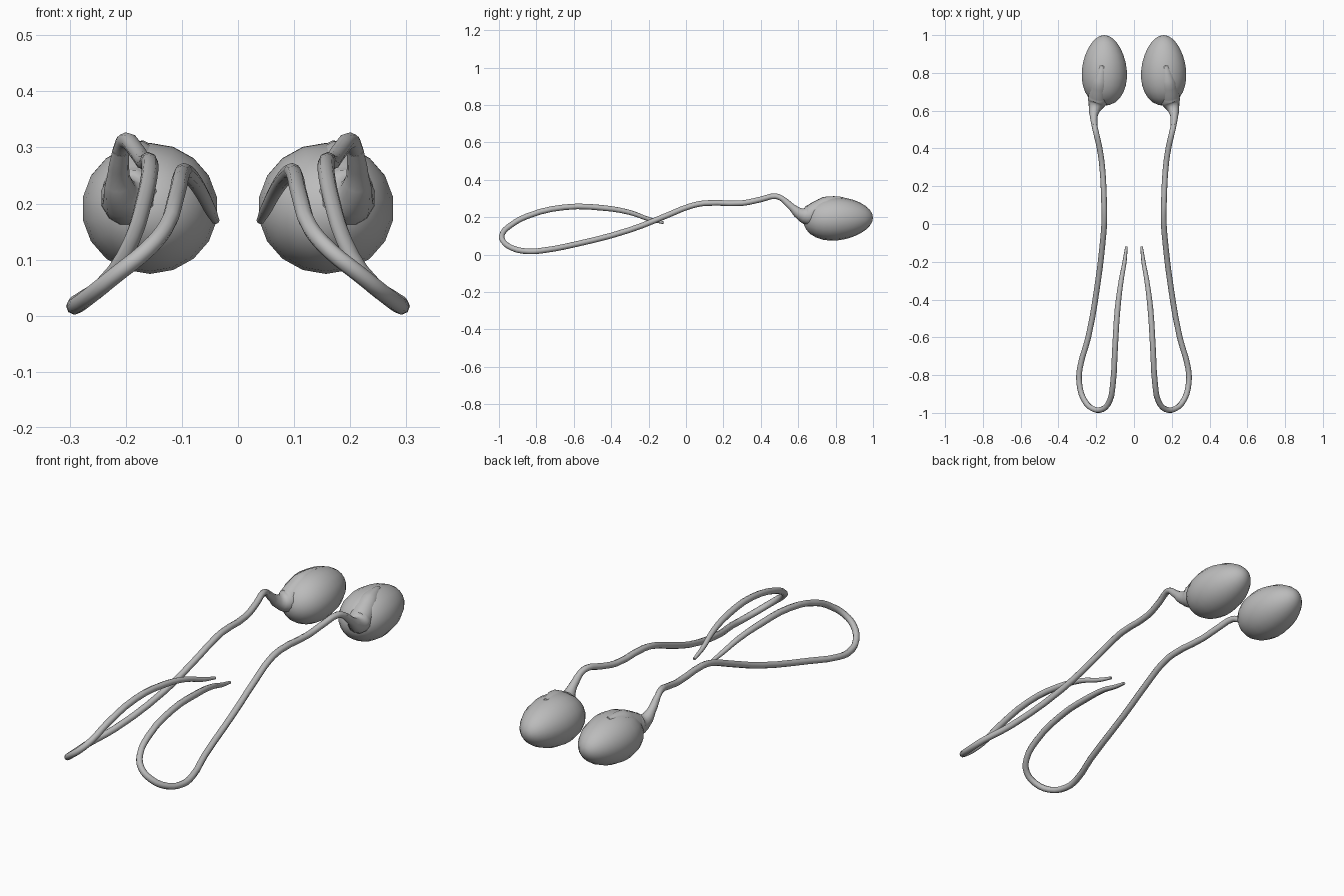
import bpy
import bmesh
import math
from mathutils import Matrix

cube = bpy.data.objects.get("Cube")
if cube:
    bpy.data.objects.remove(cube, do_unlink=True)


def make_material(name, color):
    mat = bpy.data.materials.new(name)
    mat.use_nodes = True
    mat.diffuse_color = color
    mat.node_tree.nodes["Principled BSDF"].inputs["Base Color"].default_value = color
    return mat


GREY = make_material("plain grey", (0.5, 0.5, 0.5, 1))


def finish(obj):
    """Smooth shading, colour and a mirrored twin across x = 0."""
    bpy.ops.object.select_all(action="DESELECT")
    bpy.context.view_layer.objects.active = obj
    obj.select_set(True)
    if obj.type == "CURVE":
        bpy.ops.object.convert(target="MESH")
        obj = bpy.context.object
    obj.data.materials.clear()
    obj.data.materials.append(GREY)
    bpy.ops.object.shade_smooth_by_angle(angle=math.radians(50))
    obj.modifiers.new("Mirror", "MIRROR")


def tube(name, points, sides):
    """Smooth tube through (x, y, z, radius) points."""
    curve = bpy.data.curves.new(name, "CURVE")
    curve.dimensions = "3D"
    curve.bevel_depth = 1
    curve.bevel_resolution = sides // 2 - 2
    curve.resolution_u = 3
    curve.use_fill_caps = True
    spline = curve.splines.new("BEZIER")
    spline.bezier_points.add(len(points) - 1)
    for bp, (x, y, z, r) in zip(spline.bezier_points, points):
        bp.co = (x, y, z)
        bp.radius = r
        bp.handle_left_type = bp.handle_right_type = "AUTO"
    obj = bpy.data.objects.new(name, curve)
    bpy.context.collection.objects.link(obj)
    finish(obj)


# Cord: free tip, slanted loop, long run back, raised kink
R = 0.015
cord = [(.04, -.12, .17, .007), (.05, -.2, .19, .011), (.068, -.3, .225, .013)]
cord += [(x, y, z, R) for x, y, z in [
    (.087, -.45, .25), (.1, -.65, .253), (.112, -.85, .205), (.13, -.94, .155),
    (.165, -.98, .115), (.215, -.98, .075), (.265, -.93, .035), (.29, -.84, .017),
    (.286, -.76, .023), (.242, -.6, .053), (.19, -.3, .132), (.166, -.1, .21),
    (.157, .02, .258), (.158, .1, .275), (.168, .3, .275), (.182, .4, .295),
    (.2, .48, .312), (.209, .52, .295), (.213, .57, .255)]]
tube("cord", cord, 8)

# Clip: cord end swelling into a tongue sunk in the pod
tube("pod_clip", [
    (.209, .52, .295, .015), (.213, .57, .25, .02), (.208, .61, .218, .032),
    (.194, .65, .209, .053), (.186, .7, .235, .052), (.18, .75, .268, .044),
    (.173, .8, .286, .028), (.168, .84, .298, .011)], 12)

# Pod: egg, blunt at the front and narrower at the back
bm = bmesh.new()
bmesh.ops.create_uvsphere(bm, u_segments=18, v_segments=14, radius=1)
bmesh.ops.rotate(bm, verts=bm.verts, matrix=Matrix.Rotation(-math.pi / 2, 3, "X"))
for v in bm.verts:
    swell = 1 - 0.13 * v.co.y
    v.co.x *= 0.121 * swell
    v.co.z = 0.116 * swell * v.co.z + 0.005 * v.co.y
    v.co.y *= 0.187
bmesh.ops.translate(bm, verts=bm.verts, vec=(.157, .813, .192))
mesh = bpy.data.meshes.new("pod")
bm.to_mesh(mesh)
bm.free()
pod = bpy.data.objects.new("pod", mesh)
bpy.context.collection.objects.link(pod)
finish(pod)
